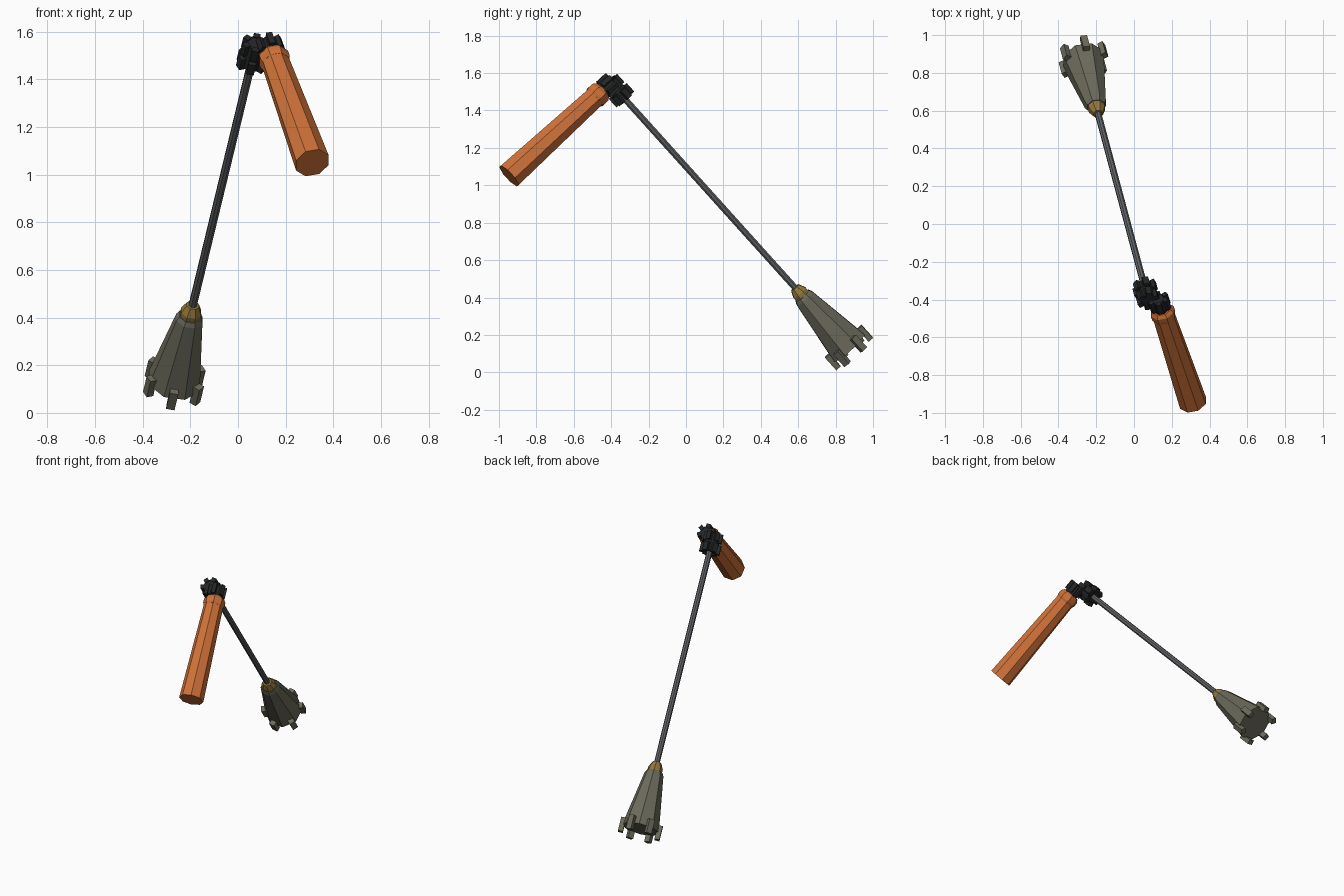
import bpy, bmesh, math
from mathutils import Vector

if "Cube" in bpy.data.objects:
    bpy.data.objects.remove(bpy.data.objects["Cube"])


def material(name, r, g, b):
    m = bpy.data.materials.new(name)
    m.diffuse_color = (r, g, b, 1)
    m.use_nodes = True
    m.node_tree.nodes["Principled BSDF"].inputs["Base Color"].default_value = m.diffuse_color
    return m


ORANGE = material("orange grip", 0.62, 0.165, 0.04)
BLACK = material("black joint", 0.018, 0.019, 0.02)
STEEL = material("grey steel", 0.12, 0.125, 0.135)
BRASS = material("brass", 0.30, 0.19, 0.045)
STONE = material("olive grey", 0.15, 0.145, 0.105)


def frame(axis):
    """Axis plus two side directions, the first close to +x."""
    d = Vector(axis).normalized()
    x = Vector((1, 0, 0))
    e1 = (x - d * x.dot(d)).normalized()
    return d, e1, e1.cross(d)


def finish(name, bm, mat):
    bmesh.ops.recalc_face_normals(bm, faces=bm.faces)
    me = bpy.data.meshes.new(name)
    bm.to_mesh(me)
    bm.free()
    me.materials.append(mat)
    ob = bpy.data.objects.new(name, me)
    bpy.context.collection.objects.link(ob)
    return ob


def loft(name, origin, axis, profile, sides, phase, mat):
    """Faceted solid of (distance, radius) rings along an axis."""
    d, e1, e2 = frame(axis)
    bm = bmesh.new()
    rings = []
    for t, r in profile:
        c = Vector(origin) + d * t
        ring = []
        for i in range(sides):
            a = math.radians(phase) + math.tau * i / sides
            ring.append(bm.verts.new(c + (e1 * math.cos(a) + e2 * math.sin(a)) * r))
        rings.append(ring)
    for lo, hi in zip(rings, rings[1:]):
        for i in range(sides):
            j = (i + 1) % sides
            bm.faces.new((lo[i], lo[j], hi[j], hi[i]))
    bm.faces.new(rings[0])
    bm.faces.new(rings[-1])
    return finish(name, bm, mat)


def lugs(name, origin, axis, t0, t1, r0, r1, width, count, phase, mat):
    """Ring of small blocks set around an axis."""
    d, e1, e2 = frame(axis)
    bm = bmesh.new()
    for i in range(count):
        a = math.radians(phase) + math.tau * i / count
        out = e1 * math.cos(a) + e2 * math.sin(a)
        side = d.cross(out)
        cube = bmesh.ops.create_cube(bm, size=1)
        for v in cube["verts"]:
            p = v.co.copy()
            v.co = (Vector(origin) + d * (t0 + (t1 - t0) * (p.x + 0.5))
                    + out * (r0 + (r1 - r0) * (p.y + 0.5)) + side * (width * p.z))
    return finish(name, bm, mat)


ROD_AT, ROD_DIR = (-0.193, 0.594, 0.44), (-0.177, 0.659, -0.731)
GRIP_AT, GRIP_DIR = (0.312, -0.946, 1.05), (-0.168, 0.50, 0.458)

# Grip: tapered octagon with a slightly raised collar at its top
loft("grip", GRIP_AT, GRIP_DIR, [(0, 0.076), (0.65, 0.060)], 8, 22.5, ORANGE)
loft("grip_collar", GRIP_AT, GRIP_DIR,
     [(0.635, 0.061), (0.648, 0.067), (0.675, 0.067), (0.695, 0.054)], 8, 22.5, ORANGE)

# Joint half on the grip
loft("grip_neck", GRIP_AT, GRIP_DIR, [(0.68, 0.046), (0.765, 0.042)], 8, 22.5, BLACK)
lugs("grip_neck_teeth", GRIP_AT, GRIP_DIR, 0.705, 0.772, 0.030, 0.056, 0.026, 6, 26, BLACK)

# Joint half on the rod
loft("rod_hub", ROD_AT, ROD_DIR, [(-1.52, 0.044), (-1.405, 0.050)], 8, 22.5, BLACK)
lugs("rod_hub_lower_teeth", ROD_AT, ROD_DIR, -1.452, -1.396, 0.035, 0.063, 0.032, 6, 26, BLACK)
lugs("rod_hub_upper_teeth", ROD_AT, ROD_DIR, -1.525, -1.470, 0.032, 0.058, 0.028, 6, 26, BLACK)

# Rod
loft("rod", ROD_AT, ROD_DIR, [(-1.42, 0.018), (0.03, 0.018)], 8, 22.5, STEEL)

# Brass ferrule between rod and head
loft("ferrule", ROD_AT, ROD_DIR, [(-0.018, 0.028), (0.02, 0.046), (0.09, 0.046)],
     8, 22.5, BRASS)

# Flared head with six teeth on its rim
loft("head", ROD_AT, ROD_DIR, [(0.042, 0.050), (0.062, 0.060), (0.42, 0.117)],
     8, 22.5, STONE)
lugs("head_teeth", ROD_AT, ROD_DIR, 0.375, 0.465, 0.100, 0.131, 0.036, 6, 26, STONE)
